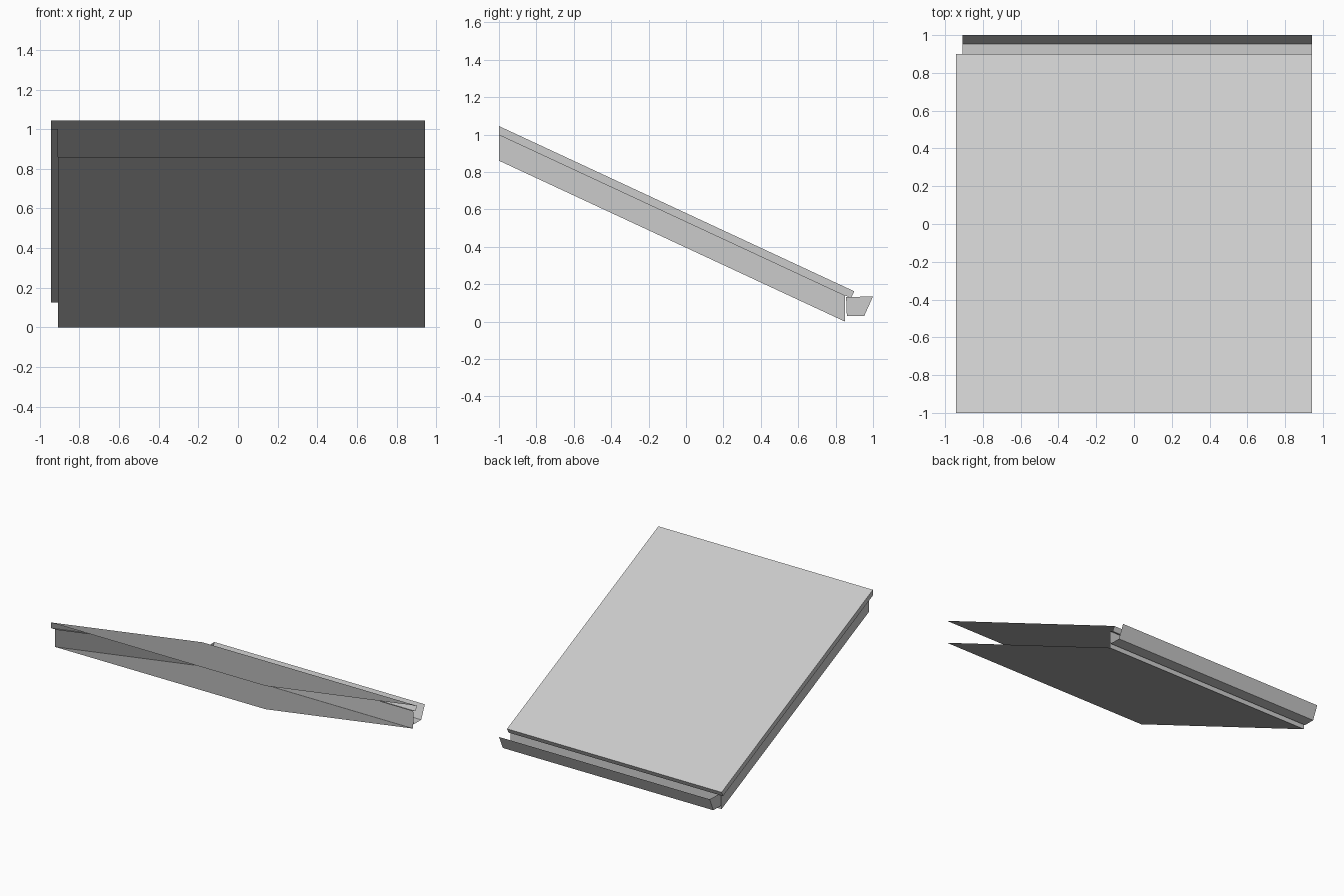
import bpy
import bmesh

cube = bpy.data.objects.get("Cube")
if cube:
    bpy.data.objects.remove(cube, do_unlink=True)

grey = bpy.data.materials.new("light_grey")
grey.use_nodes = True
colour = (0.6, 0.6, 0.6, 1)
grey.diffuse_color = colour
grey.node_tree.nodes["Principled BSDF"].inputs["Base Color"].default_value = colour

LEFT, RIGHT, WALL = 0.943, -0.943, -0.908   # open end, overhang edge, side wall
FRONT, EAVE, BACK_WALL = -1.0, 0.9, 0.85
SLOPE = 0.465


def pitch(y, front_height):
    """Point on a line that falls from the front at the roof pitch."""
    return (y, front_height - SLOPE * (y - FRONT))


def sheet(name, profile, x0, x1, cap=None):
    """Sweep an open (y, z) profile along x; cap closes the x0 end."""
    bm = bmesh.new()
    for a, b in zip(profile, profile[1:]):
        bm.faces.new([bm.verts.new(p) for p in
                      ((x0, *a), (x1, *a), (x1, *b), (x0, *b))])
    if cap:
        bm.faces.new([bm.verts.new((x0, *p)) for p in cap])
    bmesh.ops.remove_doubles(bm, verts=bm.verts, dist=0.0001)
    mesh = bpy.data.meshes.new(name)
    bm.to_mesh(mesh)
    bm.free()
    mesh.materials.append(grey)
    obj = bpy.data.objects.new(name, mesh)
    bpy.context.collection.objects.link(obj)


# Overhanging top: sloping sheet, eave fascia and lip beneath the eave
top_front, top_back = pitch(FRONT, 1.045), pitch(EAVE, 1.045)
lip_front, lip_back = pitch(FRONT, 1.0), pitch(EAVE - 0.018, 1.0)
lip_inner = pitch(BACK_WALL, 1.0)
sheet("roof_top", [top_front, top_back, lip_back, lip_inner], RIGHT, LEFT,
      cap=[top_front, top_back, lip_back, lip_front])

# Lip beneath the side overhang
sheet("side_lip", [lip_back, lip_front], RIGHT, WALL)

# Recessed lower shell: back wall, sloping underside and right wall
wall_foot, under_front = pitch(BACK_WALL, 0.86), pitch(FRONT, 0.86)
sheet("lower_shell", [lip_inner, wall_foot, under_front], WALL, LEFT,
      cap=[lip_inner, wall_foot, under_front, lip_front])

# Open-topped gutter with a cap at its right end
trough = [(1.0, 0.135), (0.953, 0.03), (0.86, 0.03), (0.856, 0.13)]
sheet("gutter", trough, WALL, LEFT, cap=trough)
